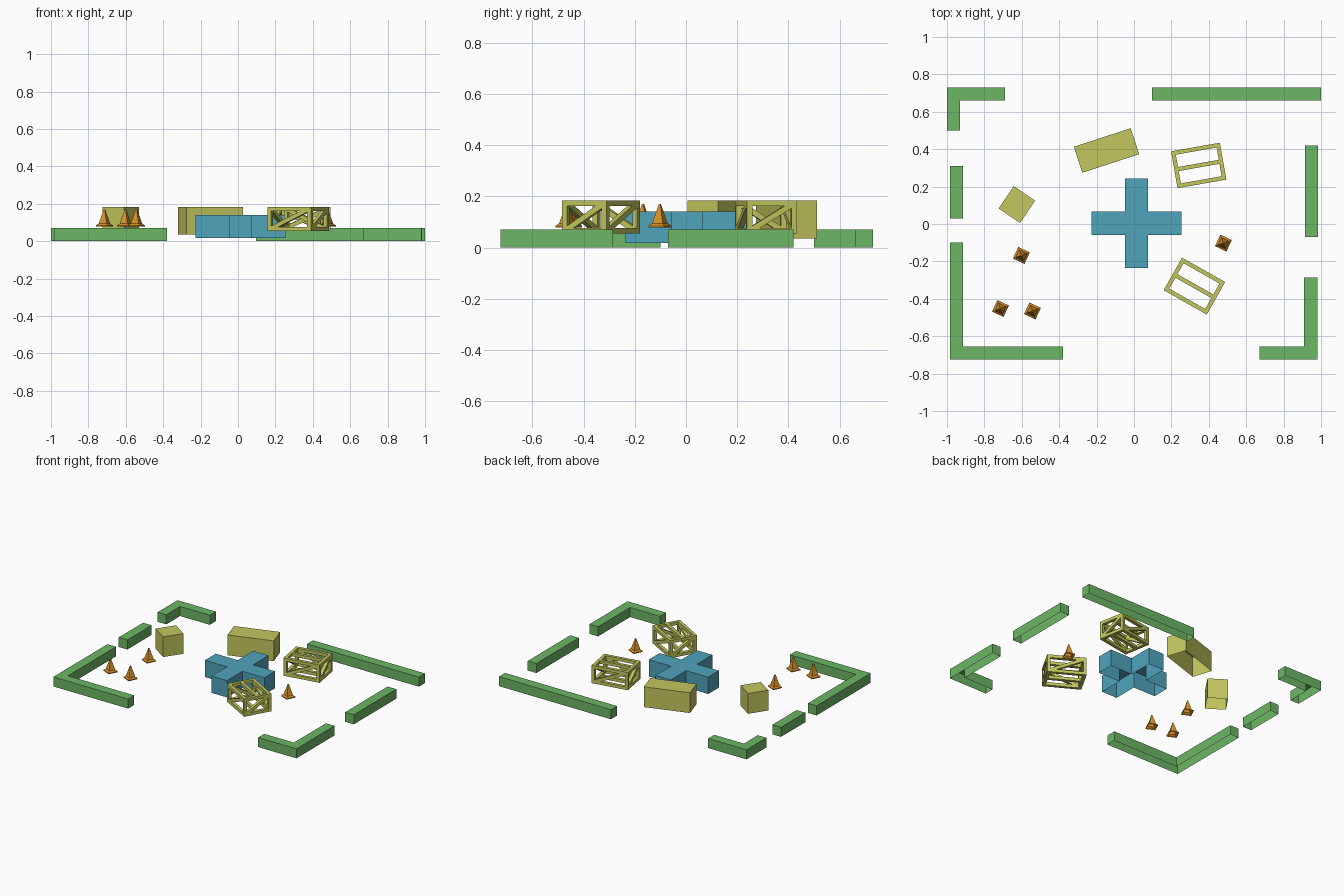
import bpy, bmesh, math
from mathutils import Matrix, Vector

if "Cube" in bpy.data.objects:
    bpy.data.objects.remove(bpy.data.objects["Cube"])


def material(name, rgb):
    m = bpy.data.materials.new(name)
    m.diffuse_color = (*rgb, 1)
    m.use_nodes = True
    m.node_tree.nodes["Principled BSDF"].inputs["Base Color"].default_value = m.diffuse_color
    return m


GREEN = material("hedge green", (0.15, 0.47, 0.13))
BLUE = material("centre blue", (0.08, 0.37, 0.50))
YELLOW = material("crate yellow", (0.54, 0.57, 0.11))
ORANGE = material("cone orange", (0.68, 0.28, 0.02))


def finish(name, bm, mat, loc=(0, 0, 0), deg=0):
    me = bpy.data.meshes.new(name)
    bm.to_mesh(me)
    bm.free()
    me.materials.append(mat)
    ob = bpy.data.objects.new(name, me)
    ob.location = loc
    ob.rotation_euler.z = math.radians(deg)
    bpy.context.collection.objects.link(ob)
    return ob


def shell(name, outline, z0, z1, mat, loc=(0, 0, 0), deg=0):
    """Counter-clockwise outline raised into a block with an open underside."""
    bm = bmesh.new()
    lo = [bm.verts.new((x, y, z0)) for x, y in outline]
    hi = [bm.verts.new((x, y, z1)) for x, y in outline]
    bm.faces.new(hi)
    n = len(outline)
    for i in range(n):
        j = (i + 1) % n
        bm.faces.new((lo[i], lo[j], hi[j], hi[i]))
    return finish(name, bm, mat, loc, deg)


def rect(x0, y0, x1, y1):
    return [(x0, y0), (x1, y0), (x1, y1), (x0, y1)]


# Low perimeter walls
T, H = 0.07, 0.07
shell("back_wall", rect(0.095, 0.66, 1.0, 0.73), 0, H, GREEN)
shell("left_wall", rect(-0.985, 0.03, -0.915, 0.31), 0, H, GREEN)
shell("right_wall", rect(0.915, -0.07, 0.985, 0.42), 0, H, GREEN)


def corner_wall(name, cx, cy, ex, ey):
    """L wall: outer corner (cx, cy), arms reaching x = ex and y = ey."""
    tx, ty = math.copysign(T, ex - cx), math.copysign(T, ey - cy)
    pts = [(cx, cy), (ex, cy), (ex, cy + ty), (cx + tx, cy + ty), (cx + tx, ey), (cx, ey)]
    shell(name, pts if tx * ty > 0 else pts[::-1], 0, H, GREEN)


corner_wall("back_left_wall", -1.0, 0.73, -0.69, 0.50)
corner_wall("front_left_wall", -0.985, -0.725, -0.38, -0.10)
corner_wall("front_right_wall", 0.98, -0.725, 0.67, -0.285)

# Central cross block
a, b = 0.062, 0.24
cross = [(-a, -b), (a, -b), (a, -a), (b, -a), (b, a), (a, a),
         (a, b), (-a, b), (-a, a), (-b, a), (-b, -a), (-a, -a)]
shell("centre_cross", cross, 0.017, 0.14, BLUE, (0.014, 0.004, 0))

# Solid crates
shell("long_crate", rect(-0.16, -0.073, 0.16, 0.073), 0.036, 0.184, YELLOW, (-0.147, 0.393, 0), 18)
shell("square_crate", rect(-0.069, -0.072, 0.069, 0.072), 0.036, 0.184, YELLOW, (-0.626, 0.104, 0), -34)

# Open frames made of square bars with braced sides
BAR = 0.022


def bar(bm, p, q):
    p, q = Vector(p), Vector(q)
    d = q - p
    side = d.cross(Vector((0, 0, 1)))
    if side.length < 1e-6:
        side = Vector((0, 1, 0))
    side.normalize()
    x = d.normalized()
    rot = Matrix((x, side, x.cross(side))).transposed().to_4x4()
    m = Matrix.Translation((p + q) / 2) @ rot @ Matrix.Diagonal((d.length, BAR, BAR, 1))
    bmesh.ops.create_cube(bm, size=1, matrix=m)


def frame(name, loc, deg):
    bm = bmesh.new()
    hx, hy = 0.1325 - BAR / 2, 0.1 - BAR / 2
    z0, z1 = 0.054 + BAR / 2, 0.184 - BAR / 2
    cs = [(-hx, -hy), (hx, -hy), (hx, hy), (-hx, hy)]
    for i in range(4):
        c, d = cs[i], cs[(i + 1) % 4]
        u = (Vector(d) - Vector(c)).normalized() * BAR / 2
        for z in (z0, z1):
            bar(bm, (c[0] - u.x, c[1] - u.y, z), (d[0] + u.x, d[1] + u.y, z))
        bar(bm, (*c, z0), (*c, z1))
        bar(bm, (*c, z0), (*d, z1))
    for z in (z0, z1):
        bar(bm, (-hx, 0, z), (hx, 0, z))
    finish(name, bm, YELLOW, loc, deg)


frame("back_frame", (0.346, 0.313, 0), 10)
frame("front_frame", (0.323, -0.332, 0), -29.5)

# Four-sided cones with flared feet
PROFILE = [(0.034, 0.078), (0.034, 0.085), (0.023, 0.094), (0.003, 0.17)]


def cone(name, x, y):
    bm = bmesh.new()
    rings = [[bm.verts.new((sx * r, sy * r, z)) for sx, sy in rect(-1, -1, 1, 1)] for r, z in PROFILE]
    for lo, hi in zip(rings, rings[1:]):
        for i in range(4):
            j = (i + 1) % 4
            bm.faces.new((lo[i], lo[j], hi[j], hi[i]))
    bm.faces.new(rings[-1])
    finish(name, bm, ORANGE, (x, y, 0), -25)


for i, (x, y) in enumerate([(-0.602, -0.168), (-0.714, -0.452), (-0.543, -0.465), (0.478, -0.102)]):
    cone(f"cone_{i + 1}", x, y)
